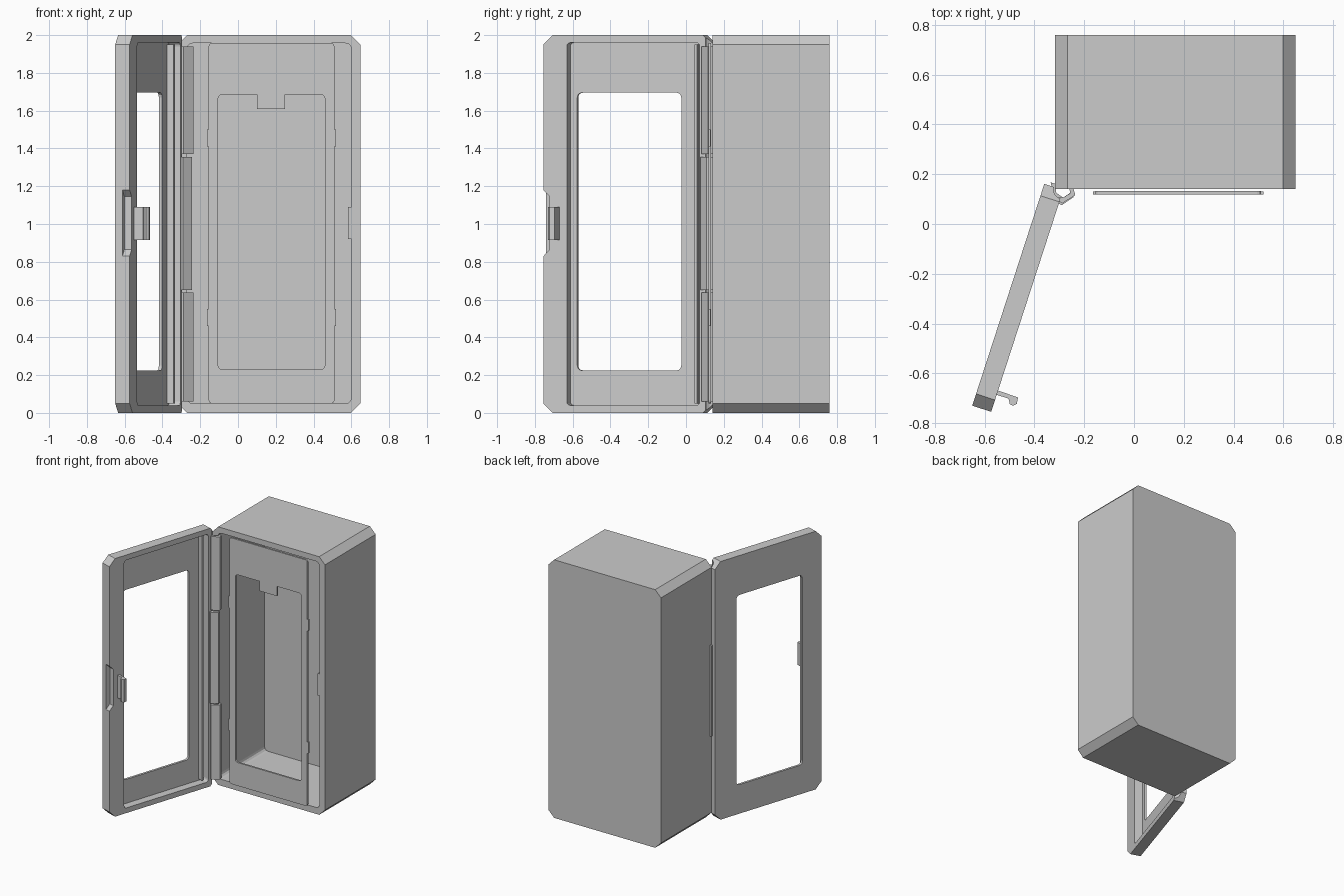
import bpy, bmesh, math
from mathutils import Vector

if "Cube" in bpy.data.objects:
    bpy.data.objects.remove(bpy.data.objects["Cube"])


def outline(a0, a1, z0, z1, r, rounded=False, n=4):
    """Rectangle with cut or rounded corners, as (across, height) points."""
    pts = []
    for cx, cz, start in ((a1 - r, z1 - r, 0), (a0 + r, z1 - r, 90),
                          (a0 + r, z0 + r, 180), (a1 - r, z0 + r, 270)):
        s, e = math.radians(start), math.radians(start + 90)
        for i in range(n):
            t = i / (n - 1)
            if rounded:
                a = s + (e - s) * t
                c, d = math.cos(a), math.sin(a)
            else:
                c = math.cos(s) * (1 - t) + math.cos(e) * t
                d = math.sin(s) * (1 - t) + math.sin(e) * t
            pts.append((cx + r * c, cz + r * d))
    return pts


def body_space(a, depth, z):
    return Vector((a, depth, z))


def door_space(u, v, z):
    """u runs from latch edge to hinge edge, v from outer to inner face."""
    a = math.radians(72)
    c, s = math.cos(a), math.sin(a)
    return Vector((-0.65 + c * u + s * v, -0.73 + s * u - c * v, z))


def loft(name, rings, space, closed=False):
    """Join (outline, depth) rings; either cap the ends or close the loop."""
    bm = bmesh.new()
    loops = [[bm.verts.new(space(a, d, z)) for a, z in pts] for pts, d in rings]
    pairs = list(zip(loops, loops[1:]))
    if closed:
        pairs.append((loops[-1], loops[0]))
    else:
        bm.faces.new(loops[0])
        bm.faces.new(loops[-1])
    for p, q in pairs:
        for i in range(len(p)):
            j = (i + 1) % len(p)
            bm.faces.new((p[i], p[j], q[j], q[i]))
    bmesh.ops.recalc_face_normals(bm, faces=bm.faces)
    me = bpy.data.meshes.new(name)
    bm.to_mesh(me)
    bm.free()
    ob = bpy.data.objects.new(name, me)
    bpy.context.collection.objects.link(ob)
    return ob


def block(name, a0, a1, d0, d1, z0, z1, space=body_space):
    rect = [(a0, z0), (a1, z0), (a1, z1), (a0, z1)]
    return loft(name, [(rect, d0), (rect, d1)], space)


def column(name, profile, z0, z1, space=body_space):
    """Plan-view profile extruded upwards."""
    return loft(name, [(profile, z0), (profile, z1)],
                lambda a, z, d: space(a, d, z))


def cut(target, cutter):
    m = target.modifiers.new("cut", 'BOOLEAN')
    m.operation = 'DIFFERENCE'
    m.solver = 'EXACT'
    m.object = cutter
    cutter.hide_render = True
    cutter.hide_viewport = True
    cutter.display_type = 'WIRE'


# hollow cabinet body, open at the front
outer = outline(-0.318, 0.648, 0, 2, 0.05)
inner = outline(-0.27, 0.60, 0.05, 1.957, 0.03, True)
loft("cabinet_body", [(outer, 0.76), (outer, 0.14), (inner, 0.14), (inner, 0.71)],
     body_space)
block("latch_catch", 0.582, 0.605, 0.145, 0.165, 0.92, 1.09)

# thin inner panel frame with window, top tab and side clips
frame = outline(-0.155, 0.51, 0.05, 1.957, 0.015, True)
hole = outline(-0.105, 0.46, 0.23, 1.685, 0.02, True)
loft("inner_panel", [(frame, 0.132), (frame, 0.118), (hole, 0.118), (hole, 0.132)],
     body_space, True)
block("panel_tab", 0.10, 0.25, 0.118, 0.132, 1.61, 1.685)
for z in (0.46, 1.41):
    block("panel_clip_left", -0.165, -0.155, 0.118, 0.13, z, z + 0.09)
    block("panel_clip_right", 0.51, 0.52, 0.118, 0.13, z, z + 0.09)

# open door: recessed tray with a window
d_outer = outline(0, 0.937, 0, 2, 0.05)
d_recess = outline(0.13, 0.87, 0.04, 1.96, 0.02, True)
d_window = outline(0.168, 0.747, 0.225, 1.695, 0.025, True)
door = loft("door", [(d_outer, 0), (d_outer, 0.08), (d_recess, 0.08),
                     (d_recess, 0.018), (d_window, 0.018), (d_window, 0)],
            door_space, True)

# finger grip cut into the latch edge
grip = [(-0.02, 0.81), (0.034, 0.864), (0.034, 1.146), (-0.02, 1.20)]
cut(door, loft("grip_cutter", [(grip, 0.04), (grip, 0.1)], door_space))

# rounded scoop along the hinge edge
scoop = [(-0.287 + 0.036 * math.cos(math.tau * i / 16),
          0.137 + 0.036 * math.sin(math.tau * i / 16)) for i in range(16)]
cut(door, column("hinge_scoop_cutter", scoop, -0.1, 2.1))

# seal rib beside the hinge wall
block("door_seal_rib", 0.832, 0.846, 0.017, 0.055, 0.05, 1.95, door_space)

# latch hook with bump, and a raised edge around its face
hook = [(0.072, 0.078), (0.09, 0.078), (0.088, 0.165), (0.062, 0.168),
        (0.05, 0.155), (0.052, 0.142), (0.072, 0.13)]
column("latch_hook", hook, 0.915, 1.09, door_space)

# hinge leaves bridging door and body
leaf = [(-0.305, 0.092), (-0.288, 0.083), (-0.236, 0.116), (-0.243, 0.142),
        (-0.26, 0.142), (-0.256, 0.124), (-0.285, 0.106), (-0.302, 0.108)]
for z0, z1 in ((0.06, 0.637), (1.37, 1.94)):
    column("outer_hinge_leaf", leaf, z0, z1)
middle = [(-0.318, 0.09), (-0.29, 0.076), (-0.243, 0.108), (-0.243, 0.128),
          (-0.256, 0.125), (-0.285, 0.106), (-0.312, 0.125), (-0.318, 0.162),
          (-0.335, 0.168)]
column("middle_hinge_leaf", middle, 0.65, 1.355)
